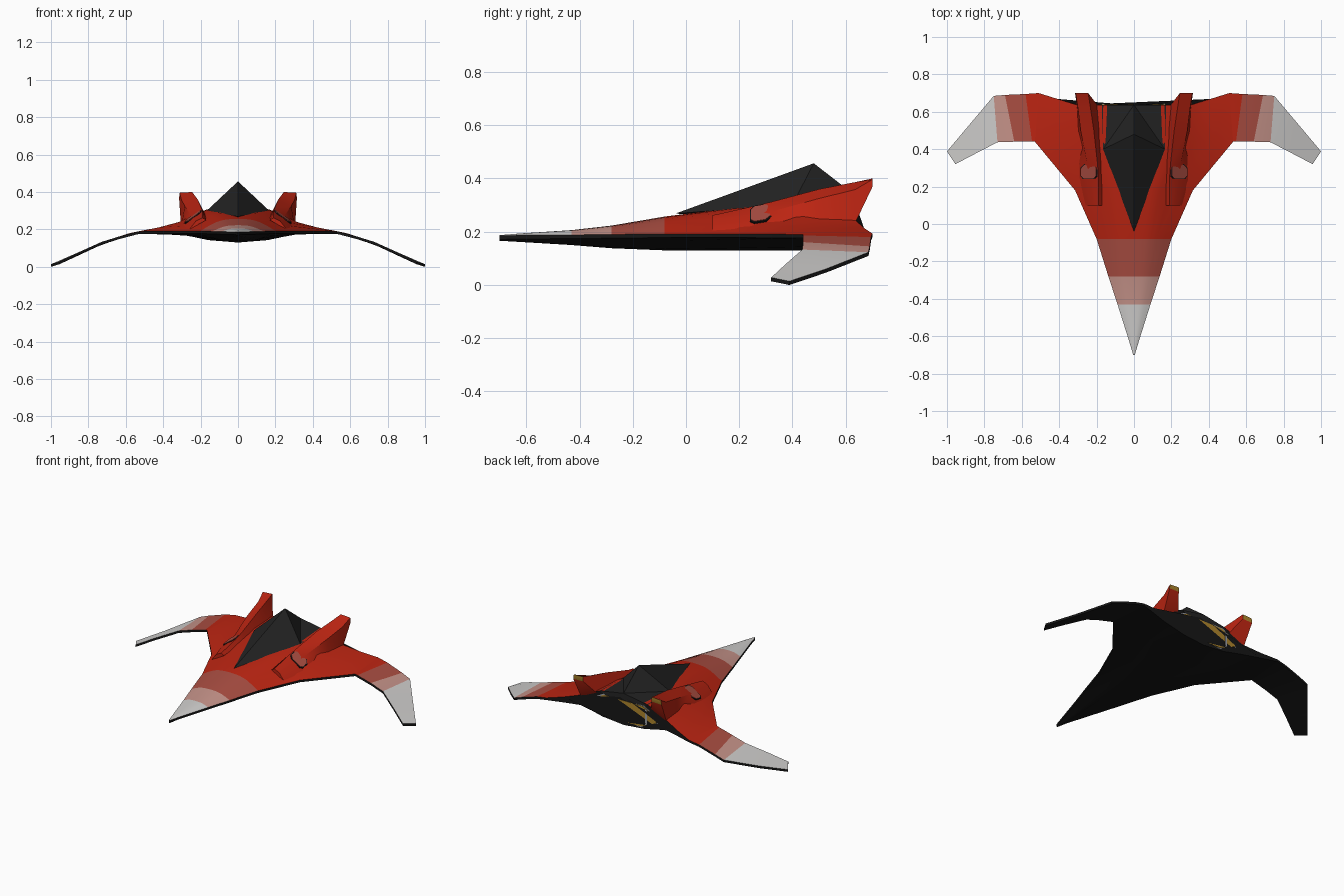
import bpy, bmesh
from mathutils import Vector

if "Cube" in bpy.data.objects:
    bpy.data.objects.remove(bpy.data.objects["Cube"])

# Colours
COLS = {"red": (.50, .018, .006), "faded_red": (.40, .075, .054), "pink": (.56, .29, .25),
        "pale_grey": (.62, .61, .60), "black": (.008, .008, .008), "canopy_black": (.017, .017, .017),
        "gold": (.43, .24, .025), "silver": (.35, .36, .38)}
MAT = {}
for n, c in COLS.items():
    m = bpy.data.materials.new(n)
    m.diffuse_color = (*c, 1)
    m.use_nodes = True
    m.node_tree.nodes["Principled BSDF"].inputs["Base Color"].default_value = m.diffuse_color
    MAT[n] = m


def finish(name, bm, names, angle=30):
    bmesh.ops.remove_doubles(bm, verts=bm.verts, dist=1e-5)
    bmesh.ops.recalc_face_normals(bm, faces=bm.faces)
    me = bpy.data.meshes.new(name)
    bm.to_mesh(me)
    bm.free()
    for n in names:
        me.materials.append(MAT[n])
    ob = bpy.data.objects.new(name, me)
    bpy.context.collection.objects.link(ob)
    bpy.ops.object.select_all(action='DESELECT')
    ob.select_set(True)
    bpy.context.view_layer.objects.active = ob
    if angle:
        bpy.ops.object.shade_smooth_by_angle(angle=angle * 3.14159 / 180)
    return ob


def loft(name, rings, names, rule, caps=(0, 0), angle=30):
    """Skin closed rings; rule(row, side) gives the material index."""
    bm = bmesh.new()
    vs = [[bm.verts.new(p) for p in r] for r in rings]
    k = len(rings[0])
    for i in range(len(vs) - 1):
        for j in range(k):
            q = (j + 1) % k
            f = bm.faces.new((vs[i][j], vs[i][q], vs[i + 1][q], vs[i + 1][j]))
            f.material_index = rule(i, j)
    for r, c in ((vs[0], caps[0]), (vs[-1], caps[1])):
        bm.faces.new(r).material_index = c
    return finish(name, bm, names, angle)


def plate(name, pts, push, col):
    """Thin flat plate: polygon extruded by push."""
    bm = bmesh.new()
    a = [bm.verts.new(p) for p in pts]
    b = [bm.verts.new(Vector(p) + Vector(push)) for p in pts]
    bm.faces.new(a)
    bm.faces.new(b)
    for i in range(len(a)):
        q = (i + 1) % len(a)
        bm.faces.new((a[i], a[q], b[q], b[i]))
    return finish(name, bm, [col], 0)


# Hull: lofted along y (y, half width, crest z, edge z, keel z, rear-shape blend)
HULL = [(-.70, .004, .187, .185, .166, 0), (-.63, .025, .193, .187, .162, 0),
        (-.43, .088, .206, .188, .150, 0), (-.28, .137, .223, .190, .138, 0),
        (-.08, .200, .257, .192, .130, 0), (.18, .315, .290, .192, .130, .4),
        (.44, .53, .305, .190, .130, 1), (.635, .51, .310, .193, .130, 1)]
F = [0, .3, .45, .6, .8, 1]
TOP = ([1, .95, .86, .70, .38, 0], [1, 1, .78, .42, .18, 0])
BOT = ([1, .90, .75, .55, .25, 0], [1, .72, .35, .04, 0, 0])
rings = []
for y, w, zc, ze, zk, t in HULL:
    top, bot = [], []
    for i, f in enumerate(F):
        x = f * w
        yy = y + (max(0, x - .30) / .21 * .065 if y > .6 else 0)
        zb = ze - .014
        top.append((x, yy, ze + (zc - ze) * (TOP[0][i] * (1 - t) + TOP[1][i] * t)))
        bot.append((x, yy, zb + (zk - zb) * (BOT[0][i] * (1 - t) + BOT[1][i] * t)))
    flip = lambda L: [(-p[0], p[1], p[2]) for p in L[:0:-1]]
    rings.append(flip(top) + top + (flip(bot) + bot)[::-1])
BAND = [3, 3, 2, 1, 0, 0, 0]
loft("hull", rings, ["red", "faded_red", "pink", "pale_grey", "black"],
     lambda i, j: BAND[i] if j < 10 else 4, (4, 4))

# Canopy: faceted pyramid
bm = bmesh.new()
P = [(0, -.04, .268), (.165, .40, .302), (.172, .637, .305), (0, .637, .335), (0, .48, .457),
     (-.172, .637, .305), (-.165, .40, .302), (0, .637, .24)]
v = [bm.verts.new(p) for p in P]
for f in ((0, 1, 4), (0, 4, 6), (1, 3, 4), (6, 4, 3), (1, 2, 3), (6, 3, 5), (2, 7, 3), (5, 3, 7),
          (0, 7, 2, 1), (0, 6, 5, 7)):
    bm.faces.new([v[i] for i in f])
finish("canopy", bm, ["canopy_black"], 0)

# Wing stations: leading edge point, trailing edge point
WING = [((.53, .44, .190), (.51, .70, .193)), ((.545, .44, .186), (.58, .695, .180)),
        ((.64, .44, .161), (.69, .69, .145)), ((.73, .437, .133), (.75, .685, .123)),
        ((.85, .375, .079), (.885, .525, .060)), ((.955, .32, .028), (1.0, .388, .014))]
# Fin sections: y, then inner base, inner top, outer top, outer base as (x, z)
FIN = [(.10, (.17, .25), (.19, .262), (.225, .245), (.26, .20)),
       (.25, (.17, .265), (.19, .295), (.24, .264), (.292, .220)),
       (.32, (.17, .270), (.195, .312), (.25, .275), (.297, .225)),
       (.50, (.18, .280), (.215, .360), (.285, .325), (.30, .232)),
       (.635, (.195, .285), (.235, .386), (.302, .358), (.306, .232)),
       (.70, (.245, .370), (.245, .400), (.312, .396), (.315, .368))]

for s, side in ((1, "right"), (-1, "left")):
    M = lambda p: (s * p[0], p[1], p[2])
    D = lambda p: (s * p[0], p[1], p[2] - .014)
    loft(side + "_wing", [[M(a), M(b), D(b), D(a)] for a, b in WING],
         ["red", "faded_red", "pink", "pale_grey", "black"],
         lambda i, j: min(i, 3) if j == 0 else 4, (4, 4))
    loft(side + "_fin", [[(s * x, y, z) for x, z in sec] for y, *sec in FIN],
         ["red", "gold"], lambda i, j: 0, (0, 1))
    # Intake hatch on the fin shoulder, with a dark surround
    u, w = Vector((s * .040, 0, -.028)), Vector((0, .036, .006))
    n = Vector((s * .57, -.1, .81))
    shape = [(-1, -.6), (-.6, -1), (.7, -1), (1, -.6), (1, .5), (.6, 1), (-.6, 1), (-1, .6)]
    for nm, k, h, col in (("_hatch_rim", 1.12, .002, "black"), ("_hatch", 1, .004, "faded_red")):
        c = Vector((s * .24, .28, .268)) + n * h
        plate(side + nm, [c + u * a * k + w * b * k for a, b in shape], -n * .006, col)

# Rear engine window: silver rim, gold glass, dividers
half = [(.235, .205), (.235, .235), (.14, .288)]
glass = half + [(-x, z) for x, z in half[::-1]] + [(-.12, .155), (.12, .155)]
for nm, k, y, col in (("engine_rim", 1.04, .637, "silver"), ("engine_glass", 1, .640, "gold")):
    plate(nm, [(x * k, y, .22 + (z - .22) * k * k) for x, z in glass], (0, -.006, 0), col)
for s, side in ((1, "right"), (-1, "left")):
    plate(side + "_engine_divider", [(s * x, .643, z) for x, z in
          ((.158, .174), (.170, .180), (.170, .270), (.158, .277))], (0, -.006, 0), "silver")
